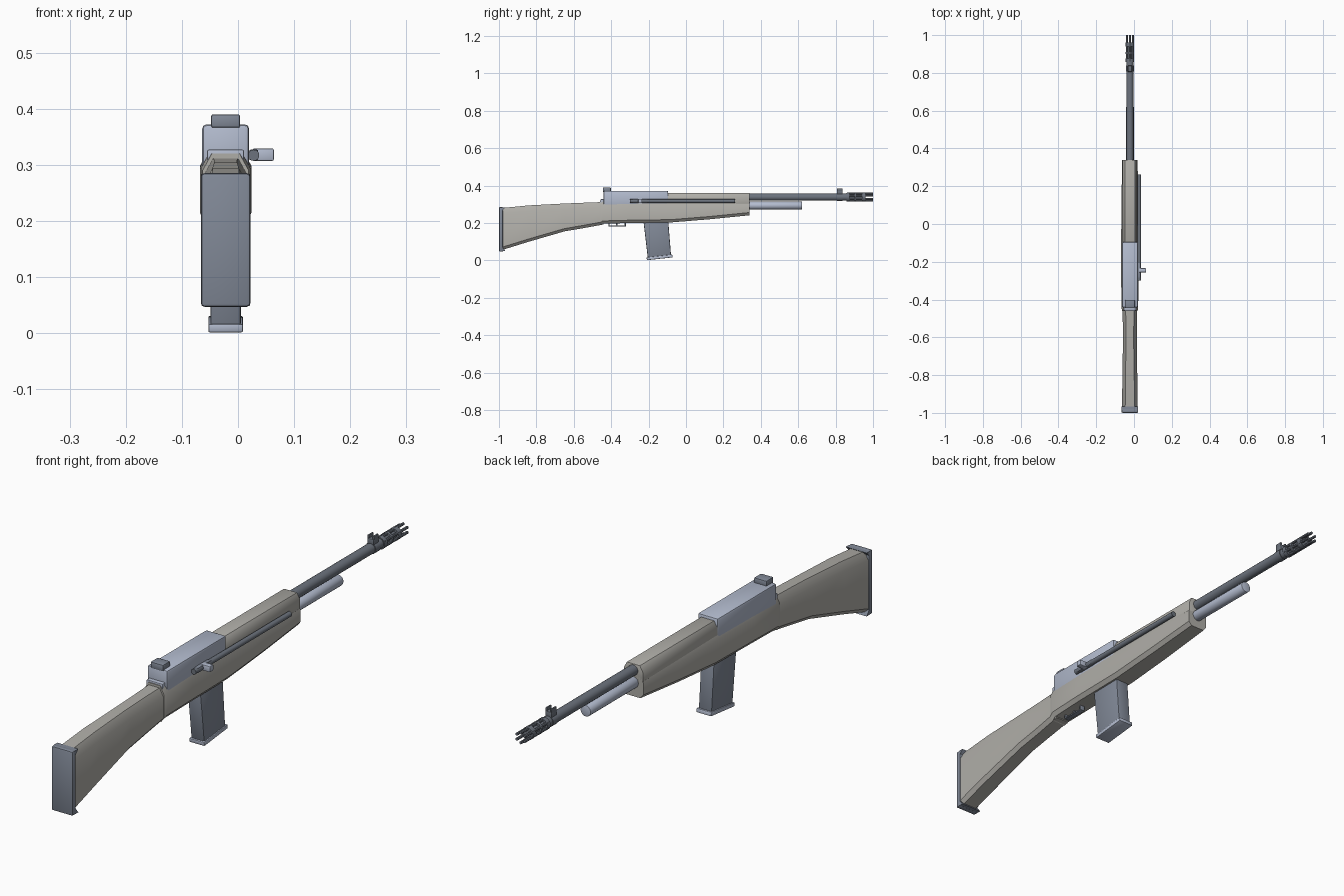
import bpy, bmesh, math
from mathutils import Matrix, Vector

cube = bpy.data.objects.get("Cube")
if cube:
    bpy.data.objects.remove(cube, do_unlink=True)

CX = -0.022  # centre line of the body


def material(name, rgb):
    m = bpy.data.materials.new(name)
    m.use_nodes = True
    col = (*rgb, 1)
    m.diffuse_color = col
    m.node_tree.nodes["Principled BSDF"].inputs["Base Color"].default_value = col
    return m


WOOD = material("grey furniture", (0.43, 0.42, 0.39))
LIGHT = material("light steel", (0.45, 0.50, 0.62))
MID = material("mid steel", (0.22, 0.25, 0.31))
DARK = material("dark steel", (0.15, 0.17, 0.205))


def finish(name, bm, mat, bevel=0):
    bmesh.ops.recalc_face_normals(bm, faces=bm.faces)
    if bevel:
        sharp = [e for e in bm.edges if e.calc_face_angle(0) > math.radians(30)]
        bmesh.ops.bevel(bm, geom=sharp, offset=bevel, segments=2,
                        profile=0.5, affect='EDGES', clamp_overlap=True)
    me = bpy.data.meshes.new(name)
    bm.to_mesh(me)
    bm.free()
    me.materials.append(mat)
    ob = bpy.data.objects.new(name, me)
    bpy.context.collection.objects.link(ob)
    bpy.ops.object.select_all(action='DESELECT')
    ob.select_set(True)
    bpy.context.view_layer.objects.active = ob
    bpy.ops.object.shade_smooth_by_angle(angle=math.radians(30))
    return ob


def loft(name, rings, mat, bevel=0):
    bm = bmesh.new()
    loops = [[bm.verts.new(p) for p in r] for r in rings]
    n = len(loops[0])
    for a, b in zip(loops, loops[1:]):
        for i in range(n):
            j = (i + 1) % n
            bm.faces.new((a[i], a[j], b[j], b[i]))
    bm.faces.new(loops[0])
    bm.faces.new(loops[-1])
    return finish(name, bm, mat, bevel)


def section(y, lo, hi, w, top=0.03, low=0.015):
    """Eight sided cross-section with chamfered top and bottom corners."""
    half = [(w - low * 0.8, lo), (w, lo + low), (w, hi - top), (w - top * 0.55, hi)]
    return [(CX + x, y, z) for x, z in half] + \
           [(CX - x, y, z) for x, z in reversed(half)]


def box(name, x, y, z, mat, bevel=0.003):
    bm = bmesh.new()
    bmesh.ops.create_cube(bm, size=1)
    for v in bm.verts:
        v.co = Vector([(r[0] + r[1]) / 2 + c * (r[1] - r[0])
                       for r, c in zip((x, y, z), v.co)])
    return finish(name, bm, mat, bevel)


def rod(name, x, z, y0, y1, r, mat, sides=20, bevel=0):
    bm = bmesh.new()
    bmesh.ops.create_cone(bm, cap_ends=True, segments=sides, radius1=r,
                          radius2=r, depth=y1 - y0)
    bm.transform(Matrix.Translation((x, (y0 + y1) / 2, z))
                 @ Matrix.Rotation(math.pi / 2, 4, 'X'))
    return finish(name, bm, mat, bevel)


# Furniture: shoulder stock, main body and upper handguard
loft("shoulder_stock", [section(*s) for s in (
    (-0.985, 0.055, 0.280, 0.041), (-0.84, 0.100, 0.294, 0.040),
    (-0.65, 0.155, 0.304, 0.037), (-0.55, 0.172, 0.308, 0.037),
    (-0.44, 0.192, 0.312, 0.039))], WOOD)
loft("main_body", [section(*s) for s in (
    (-0.46, 0.187, 0.320, 0.041), (-0.445, 0.196, 0.324, 0.044),
    (-0.30, 0.200, 0.325, 0.046), (-0.08, 0.203, 0.328, 0.046),
    (0.13, 0.220, 0.328, 0.044), (0.34, 0.241, 0.330, 0.041))], WOOD)
loft("upper_handguard", [section(y, 0.30, 0.361, 0.039, 0.022, 0.005)
                         for y in (-0.11, 0.34)], WOOD, 0.002)

# Butt plate with tabs wrapping the top and bottom
box("butt_plate", (CX - 0.044, CX + 0.044), (-1.0, -0.978), (0.047, 0.285), MID, 0.006)
for name, z, tip in (("top_tab", 0.284, 0.262), ("bottom_tab", 0.049, 0.075)):
    loft("butt_plate_" + name, [[(CX + s * 0.043, -0.985, z), (CX + s * 0.043, -0.965, z),
                                 (CX + s * 0.043, -0.985, tip)] for s in (-1, 1)], MID)

# Receiver and rear sight
box("receiver", (CX - 0.042, CX + 0.042), (-0.442, -0.095), (0.285, 0.372), LIGHT, 0.008)
box("receiver_tang", (CX - 0.033, CX + 0.033), (-0.458, -0.43), (0.30, 0.327), LIGHT)
box("rear_sight", (CX - 0.026, CX + 0.026), (-0.445, -0.402), (0.366, 0.390), MID, 0.004)

# Operating rod and handle on the left side
rod("operating_rod", 0.028, 0.317, -0.30, 0.262, 0.010, DARK, 14)
box("handle", (0.026, 0.064), (-0.256, -0.234), (0.307, 0.329), LIGHT)
box("handle_slide", (0.020, 0.036), (-0.285, -0.205), (0.308, 0.327), MID)

# Magazine, slanted and with a floor plate
def slab(y0, y1, z0, z1, w):
    return [(CX - w, y0, z0), (CX + w, y0, z0), (CX + w, y1, z1), (CX - w, y1, z1)]


loft("magazine", [slab(-0.204, -0.080, 0.010, 0.026, 0.027),
                  slab(-0.228, -0.096, 0.215, 0.225, 0.027)], MID, 0.004)
loft("magazine_floor", [slab(-0.209, -0.071, 0.001, 0.016, 0.031),
                        slab(-0.211, -0.073, 0.016, 0.031, 0.031)], LIGHT, 0.003)

# Trigger guard
box("guard_strap", (CX - 0.010, CX + 0.010), (-0.415, -0.322), (0.181, 0.186), MID, 0.001)
for i, y in enumerate((-0.415, -0.328)):
    box(f"guard_post_{i}", (CX - 0.010, CX + 0.010), (y, y + 0.006), (0.183, 0.206), MID, 0.001)
box("trigger", (CX - 0.004, CX + 0.004), (-0.374, -0.366), (0.187, 0.206), DARK, 0.001)

# Barrel, gas tube and front sight
BZ = 0.338
rod("barrel", CX, BZ, 0.32, 0.87, 0.019, DARK)
rod("gas_tube", CX, 0.293, 0.32, 0.62, 0.021, LIGHT, 20, 0.002)
rod("front_sight_band", CX, BZ, 0.808, 0.838, 0.021, DARK)
box("front_sight_base", (CX - 0.013, CX + 0.013), (0.806, 0.838), (0.350, 0.374), DARK)
for s in (-1, 1):
    x = CX + s * 0.010
    box(f"front_sight_ear_{s}", (x - 0.003, x + 0.003), (0.808, 0.836), (0.370, 0.385), DARK, 0.001)

# Slotted muzzle with open prongs
rod("muzzle_core", CX, BZ, 0.85, 0.955, 0.014, DARK)
for i, (y0, y1) in enumerate(((0.857, 0.875), (0.900, 0.910), (0.940, 0.960))):
    rod(f"muzzle_ring_{i}", CX, BZ, y0, y1, 0.023, DARK)
for i in range(6):
    a = math.tau * (i + 0.5) / 6
    rod(f"muzzle_prong_{i}", CX + 0.0185 * math.cos(a), BZ + 0.0185 * math.sin(a),
        0.86, 1.0, 0.0052, DARK, 8)
